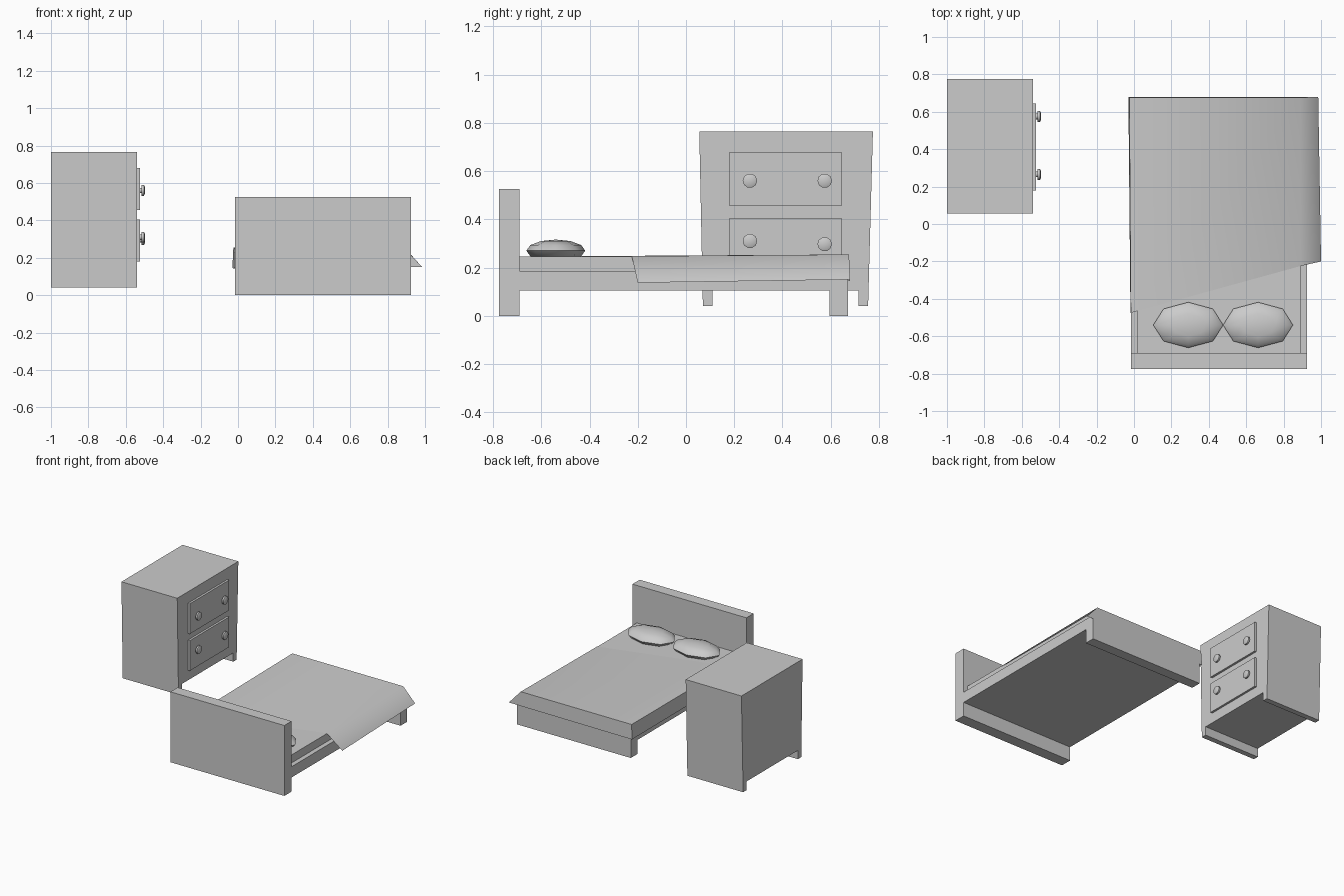
import bpy, bmesh, math

if "Cube" in bpy.data.objects:
    bpy.data.objects.remove(bpy.data.objects["Cube"])


def make(name, verts, faces):
    mesh = bpy.data.meshes.new(name)
    mesh.from_pydata(verts, [], faces)
    bm = bmesh.new()
    bm.from_mesh(mesh)
    bmesh.ops.recalc_face_normals(bm, faces=bm.faces)
    bm.to_mesh(mesh)
    bm.free()
    ob = bpy.data.objects.new(name, mesh)
    bpy.context.collection.objects.link(ob)
    return ob


def extrude_x(name, profile, x0, x1):
    """Side profile of (y, z) points extruded along x."""
    n = len(profile)
    verts = [(x, y, z) for x in (x0, x1) for y, z in profile]
    faces = [tuple(range(n)), tuple(range(n, 2 * n))]
    faces += [(i, (i + 1) % n, n + (i + 1) % n, n + i) for i in range(n)]
    return make(name, verts, faces)


def box(name, x0, x1, y0, y1, z0, z1):
    return extrude_x(name, [(y0, z0), (y1, z0), (y1, z1), (y0, z1)], x0, x1)


def smooth(ob, angle):
    bpy.ops.object.select_all(action='DESELECT')
    ob.select_set(True)
    bpy.context.view_layer.objects.active = ob
    bpy.ops.object.shade_smooth_by_angle(angle=math.radians(angle))


# Bedside cabinet: tapered sides running down into full-depth feet
extrude_x("cabinet_body", [(0.055, 0.765), (0.07, 0.04), (0.11, 0.04), (0.11, 0.105),
                           (0.715, 0.105), (0.715, 0.04), (0.755, 0.04), (0.775, 0.765)],
          -1.0, -0.54)


def knob(name, y, z):
    """Round pull turned about the x axis."""
    rings = [(-0.53, 0.015), (-0.517, 0.015), (-0.515, 0.03), (-0.503, 0.03), (-0.498, 0.02)]
    n = 10
    verts = [(x, y + r * math.cos(2 * math.pi * i / n), z + r * math.sin(2 * math.pi * i / n))
             for x, r in rings for i in range(n)]
    faces = [(k * n + i, k * n + (i + 1) % n, (k + 1) * n + (i + 1) % n, (k + 1) * n + i)
             for k in range(len(rings) - 1) for i in range(n)]
    faces += [tuple(range(n)), tuple(range((len(rings) - 1) * n, len(rings) * n))]
    smooth(make(name, verts, faces), 40)


# Drawers with two knobs each
for label, z0, z1, kl, kr in (("upper", 0.455, 0.68, 0.56, 0.56), ("lower", 0.18, 0.405, 0.31, 0.297)):
    box(label + "_drawer", -0.545, -0.524, 0.18, 0.645, z0, z1)
    knob(label + "_knob_left", 0.265, kl)
    knob(label + "_knob_right", 0.575, kr)

# Bed
X0, X1 = -0.015, 0.925
box("headboard", X0, X1, -0.775, -0.69, 0.0, 0.525)
extrude_x("bed_frame", [(-0.69, 0.105), (0.595, 0.105), (0.595, 0.0), (0.672, 0.0),
                        (0.672, 0.185), (-0.69, 0.185)], X0, X1)
box("mattress", 0.02, 0.89, -0.69, 0.665, 0.185, 0.245)

# Pillows: low-poly flattened spheres
for label, x in (("left", 0.29), ("right", 0.663)):
    bpy.ops.mesh.primitive_uv_sphere_add(segments=8, ring_count=6, radius=1,
                                         location=(x, -0.54, 0.27))
    pillow = bpy.context.object
    pillow.name = label + "_pillow"
    pillow.scale = (0.187, 0.122, 0.046)
    bpy.ops.object.transform_apply(location=False, rotation=False, scale=True)
    smooth(pillow, 60)

# Blanket: slanted top edge, steep left drape, flared right drape, hanging foot
blanket = make("blanket", [
    (-0.019, -0.475, 0.14), (-0.017, -0.475, 0.247), (0.89, -0.225, 0.247), (0.995, -0.2, 0.137),
    (-0.03, 0.68, 0.145), (-0.025, 0.676, 0.254), (0.89, 0.676, 0.254), (0.985, 0.68, 0.15),
], [(0, 1, 5, 4), (1, 2, 6, 5), (2, 3, 7, 6), (4, 5, 6, 7)])
blanket.data.vertices[3].co.x = 1.0
smooth(blanket, 60)
